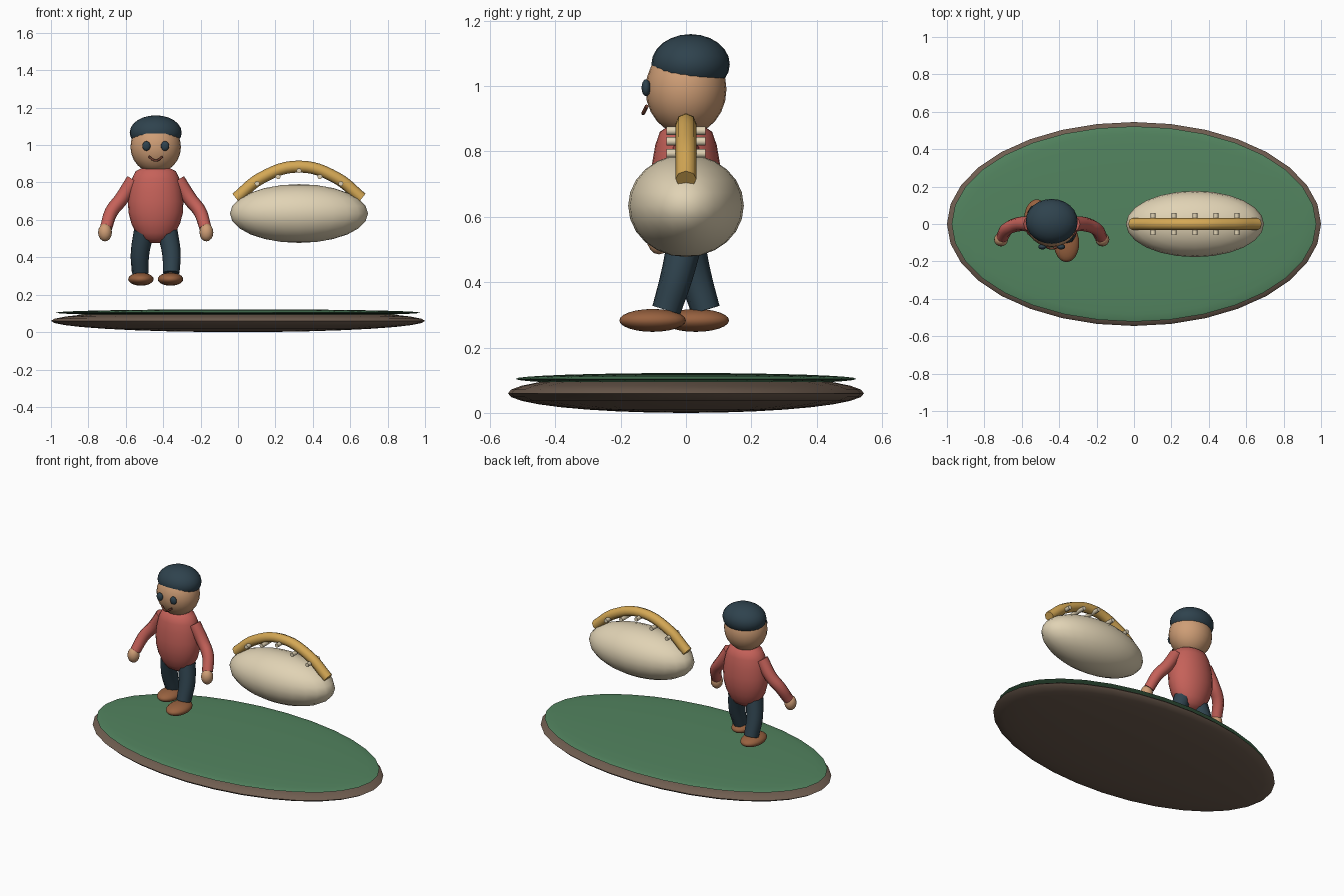
import bpy, bmesh
from math import pi, cos, sin

if "Cube" in bpy.data.objects:
    bpy.data.objects.remove(bpy.data.objects["Cube"])

# ---- colours ----
COLOURS = {
    "soil": (.16, .11, .08), "grass": (.085, .23, .115), "cream": (.75, .65, .46),
    "gold": (.66, .39, .09), "red": (.56, .12, .10), "skin": (.62, .34, .18),
    "dark": (.028, .055, .075), "shoe": (.31, .12, .05), "lip": (.16, .05, .03),
}
MATS = {}
for key, rgb in COLOURS.items():
    MATS[key] = bpy.data.materials.new(key)
    MATS[key].diffuse_color = (*rgb, 1)


def finish(name, colour, angle=0.9):
    ob = bpy.context.object
    ob.name = name
    ob.data.materials.clear()
    ob.data.materials.append(MATS[colour])
    bpy.ops.object.shade_smooth_by_angle(angle=angle)
    return ob


def ball(name, colour, loc, size, seg=24, rings=12):
    bpy.ops.mesh.primitive_uv_sphere_add(segments=seg, ring_count=rings, location=loc)
    bpy.context.object.scale = size
    bpy.ops.object.transform_apply(location=False, rotation=False)
    return finish(name, colour)


def tube(name, colour, pts, radii, steps=6):
    cu = bpy.data.curves.new(name, 'CURVE')
    cu.dimensions = '3D'
    cu.bevel_depth = 1
    cu.bevel_resolution = 2
    cu.resolution_u = steps
    cu.use_fill_caps = True
    sp = cu.splines.new('BEZIER')
    sp.bezier_points.add(len(pts) - 1)
    for bp, p, r in zip(sp.bezier_points, pts, radii):
        bp.co, bp.radius = p, r
        bp.handle_left_type = bp.handle_right_type = 'AUTO'
    ob = bpy.data.objects.new(name, cu)
    bpy.context.collection.objects.link(ob)
    bpy.ops.object.select_all(action='DESELECT')
    ob.select_set(True)
    bpy.context.view_layer.objects.active = ob
    bpy.ops.object.convert(target='MESH')
    return finish(name, colour)


def lathe(name, colour, loc, profile, yscale, seg=24):
    bm = bmesh.new()
    rows = [[bm.verts.new((r * cos(2 * pi * i / seg), yscale * r * sin(2 * pi * i / seg), z))
             for i in range(seg)] for r, z in profile]
    for a, b in zip(rows, rows[1:]):
        for i in range(seg):
            j = (i + 1) % seg
            bm.faces.new((a[i], a[j], b[j], b[i]))
    bm.faces.new(rows[0][::-1])
    bm.faces.new(rows[-1])
    me = bpy.data.meshes.new(name)
    bm.to_mesh(me)
    bm.free()
    ob = bpy.data.objects.new(name, me)
    ob.location = loc
    bpy.context.collection.objects.link(ob)
    bpy.ops.object.select_all(action='DESELECT')
    ob.select_set(True)
    bpy.context.view_layer.objects.active = ob
    return finish(name, colour)


# ---- ground disc ----
ball("ground_base", "soil", (0, 0, .06), (1, .545, .06), 32, 16)
ball("ground_grass", "grass", (0, 0, .104), (.975, .522, .018), 32, 16)

# ---- figure ----
CX = -.44
lathe("torso", "red", (CX, 0, 0),
      [(.03, .477), (.075, .497), (.105, .53), (.13, .58), (.146, .64), (.148, .70),
       (.14, .765), (.127, .82), (.108, .86), (.06, .885)], .74)
ball("head", "skin", (CX, 0, .99), (.135, .124, .14))
ball("cap", "dark", (CX, .014, 1.067), (.139, .12, .092))
tube("mouth", "lip", [(CX - .037, -.12, .938), (CX, -.131, .917), (CX + .037, -.12, .938)],
     [.006] * 3)

for side, label in ((-1, "right"), (1, "left")):
    def at(dx, y, z):
        return (CX + side * dx, y, z)
    ball(label + "_eye", "dark", at(.05, -.122, .995), (.022, .014, .026), 16, 8)
    # arm and hand
    tube(label + "_arm", "red",
         [at(.118, 0, .812), at(.185, -.003, .71), at(.236, -.025, .645), at(.265, -.07, .56)],
         [.04, .038, .036, .033])
    ball(label + "_hand", "skin", at(.271, -.083, .533), (.037, .037, .048), 16, 8)
    # striding leg and shoe, the left one forward
    step = -side
    tube(label + "_leg", "dark",
         [at(.062, 0, .54), at(.084, step * .028, .42), at(.083, step * .06, .315)],
         [.055, .05, .045])
    ball(label + "_shoe", "shoe", at(.079, -.102 if side > 0 else .03, .283),
         (.068, .102, .035))

# ---- basket-like body with arched handle and cross pegs ----
BX = .326
ball("oval_body", "cream", (BX, 0, .634), (.369, .177, .157))
offs = (-.336, -.2, 0, .2, .336)
tube("arched_handle", "gold", [(BX + d, 0, .885 - .17 * (d / .336) ** 2) for d in offs],
     [.032] * 5)
for i, z in enumerate((.794, .831, .863, .831, .794)):
    bpy.ops.mesh.primitive_cylinder_add(vertices=12, radius=.013, depth=.12,
                                        location=(BX + (i - 2) * .112, 0, z),
                                        rotation=(pi / 2, 0, 0))
    finish("peg_%d" % (i + 1), "cream")

for m in bpy.data.materials:
    if m.users and not m.is_grease_pencil:
        m.use_nodes = True
        m.node_tree.nodes["Principled BSDF"].inputs["Base Color"].default_value = m.diffuse_color
